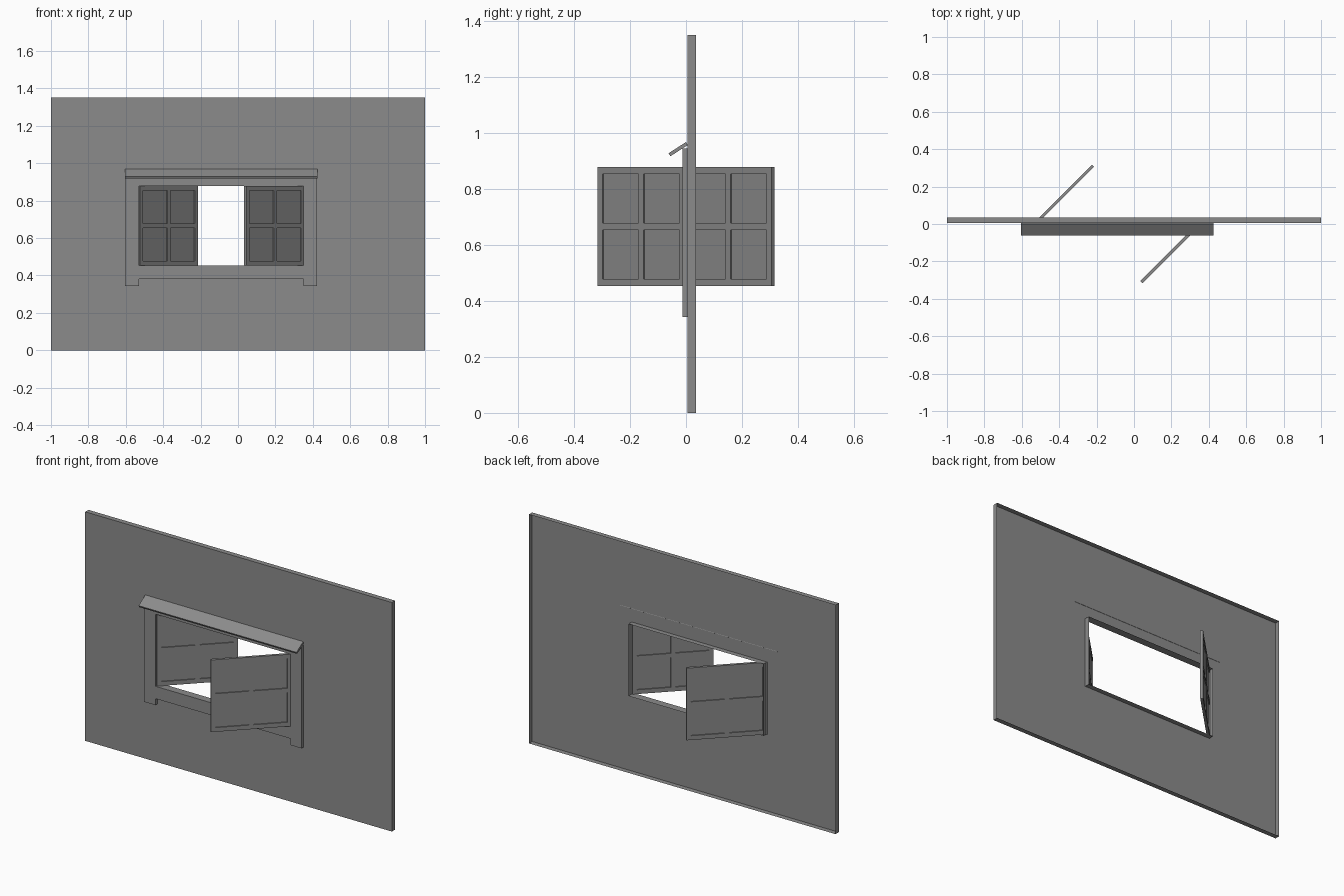
import bpy, bmesh, math
from mathutils import Matrix, Vector

cube = bpy.data.objects.get("Cube")
if cube:
    bpy.data.objects.remove(cube, do_unlink=True)

GREY = (0.26, 0.26, 0.26, 1)
grey = bpy.data.materials.new("plain_grey")
grey.use_nodes = True
grey.diffuse_color = GREY
grey.node_tree.nodes["Principled BSDF"].inputs["Base Color"].default_value = GREY

# Opening in the wall and main depths
LEFT, RIGHT, SILL, HEAD = -0.53, 0.35, 0.453, 0.878
WALL_FRONT, WALL_BACK, WALL_TOP = 0.005, 0.035, 1.35
TRIM_FRONT = -0.013


def finish(name, bm):
    bmesh.ops.recalc_face_normals(bm, faces=bm.faces)
    mesh = bpy.data.meshes.new(name)
    bm.to_mesh(mesh)
    bm.free()
    mesh.materials.append(grey)
    obj = bpy.data.objects.new(name, mesh)
    bpy.context.collection.objects.link(obj)
    return obj


def add_box(bm, low, high):
    low, high = Vector(low), Vector(high)
    size = high - low
    matrix = Matrix.Translation((low + high) / 2) @ Matrix.Diagonal((*size, 1))
    bmesh.ops.create_cube(bm, size=1, matrix=matrix)


def box(name, low, high):
    bm = bmesh.new()
    add_box(bm, low, high)
    return finish(name, bm)


# Wall: a front sheet with a window hole, and rims folded back, open behind
bm = bmesh.new()
xs, zs = (-1, LEFT, RIGHT, 1), (0, SILL, HEAD, WALL_TOP)
grid = [[bm.verts.new((x, WALL_FRONT, z)) for z in zs] for x in xs]
for i in range(3):
    for k in range(3):
        if (i, k) != (1, 1):
            bm.faces.new((grid[i][k], grid[i + 1][k],
                          grid[i + 1][k + 1], grid[i][k + 1]))
rim = [e for e in bm.edges if e.is_boundary]
folded = bmesh.ops.extrude_edge_only(bm, edges=rim)["geom"]
for v in folded:
    if isinstance(v, bmesh.types.BMVert):
        v.co.y = WALL_BACK
finish("wall", bm)

# Trim boards around the opening
POST = 0.073
for name, x in (("right_post", LEFT - POST), ("left_post", RIGHT)):
    box(name, (x, TRIM_FRONT, 0.343), (x + POST, WALL_FRONT, 0.945))
box("sill_board", (LEFT, TRIM_FRONT + 0.002, 0.38), (RIGHT, WALL_FRONT, SILL))
box("head_board", (LEFT, TRIM_FRONT + 0.002, HEAD), (RIGHT, WALL_FRONT, 0.945))

# Sloping hood board over the window
bm = bmesh.new()
section = [(0.0, 0.968), (-0.062, 0.928), (-0.056, 0.917), (0.006, 0.957)]
profile = bm.faces.new([bm.verts.new((-0.605, y, z)) for y, z in section])
ext = bmesh.ops.extrude_face_region(bm, geom=[profile])["geom"]
bmesh.ops.translate(bm, vec=(1.03, 0, 0),
                    verts=[v for v in ext if isinstance(v, bmesh.types.BMVert)])
finish("hood", bm)


# Casement: frame, crossed glazing bars and a thin pane, hinged at its origin
def casement(name, hinge_x, angle):
    width, height, bar, half = (RIGHT - LEFT) / 2, HEAD - SILL, 0.025, 0.008
    bm = bmesh.new()
    for x in (0, (width - bar) / 2, width - bar):
        add_box(bm, (x, -half, 0), (x + bar, half, height))
    for z in (0, (height - bar) / 2, height - bar):
        for x in (bar, (width + bar) / 2):
            add_box(bm, (x, -half, z), (x + width / 2 - 1.5 * bar, half, z + bar))
    add_box(bm, (bar / 2, -0.002, bar / 2),
            (width - bar / 2, 0.002, height - bar / 2))
    obj = finish(name, bm)
    obj.location = (hinge_x, 0, SILL)
    obj.rotation_euler.z = math.radians(angle)


casement("right_casement", LEFT, 45)
casement("left_casement", RIGHT, 225)
